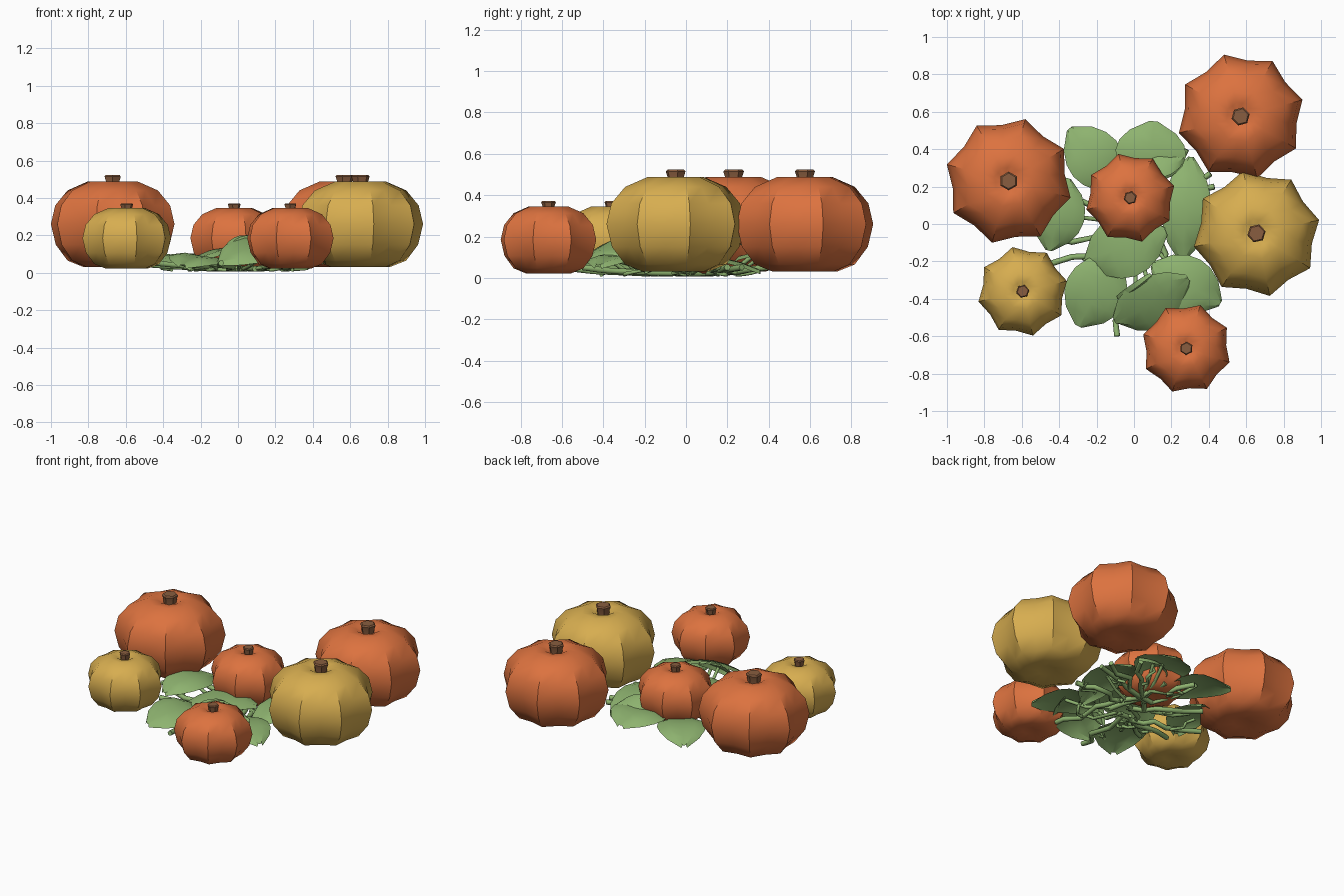
import bpy, bmesh, math, random
from mathutils import Matrix, Vector, Euler

if "Cube" in bpy.data.objects:
    bpy.data.objects.remove(bpy.data.objects["Cube"], do_unlink=True)
random.seed(4)


def material(name, rgb):
    m = bpy.data.materials.new(name)
    m.use_nodes = True
    m.diffuse_color = (*rgb, 1)
    m.node_tree.nodes["Principled BSDF"].inputs["Base Color"].default_value = (*rgb, 1)
    return m


ORANGE = material("pumpkin orange", (0.72, 0.17, 0.05))
GOLD = material("pumpkin gold", (0.68, 0.42, 0.08))
BROWN = material("stem brown", (0.25, 0.11, 0.05))
GREEN = material("leaf green", (0.27, 0.45, 0.16))


def finish(bm, name, mat, angle=40):
    mesh = bpy.data.meshes.new(name)
    bm.to_mesh(mesh)
    bm.free()
    mesh.materials.append(mat)
    ob = bpy.data.objects.new(name, mesh)
    bpy.context.collection.objects.link(ob)
    bpy.ops.object.select_all(action="DESELECT")
    ob.select_set(True)
    bpy.context.view_layer.objects.active = ob
    bpy.ops.object.shade_smooth_by_angle(angle=math.radians(angle))
    return ob


def lathe(rings, sides, lobe, phase):
    """Closed turned shape; every second column is pulled in to make ribs."""
    bm = bmesh.new()
    loops = []
    for r, z in rings:
        loop = []
        for i in range(sides):
            a = phase + math.tau * i / sides
            k = r * (lobe if i % 2 else 1)
            loop.append(bm.verts.new((k * math.cos(a), k * math.sin(a), z)))
        loops.append(loop)
    for low, high in zip(loops, loops[1:]):
        for i in range(sides):
            j = (i + 1) % sides
            bm.faces.new((low[i], low[j], high[j], high[i]))
    bm.faces.new(loops[0][::-1])
    bm.faces.new(loops[-1])
    return bm


# Ribbed pumpkin with a dimple and a six-sided stem
BODY = [(0.06, 0.05), (0.16, 0.03), (0.25, 0.065), (0.315, 0.15), (0.342, 0.26),
        (0.318, 0.36), (0.25, 0.44), (0.14, 0.487), (0.08, 0.485), (0.03, 0.46)]
STEM = [(0.038, 0.44), (0.042, 0.49), (0.05, 0.515), (0.042, 0.523)]


def pumpkin(name, x, y, size, phase, mat):
    place = Matrix.Translation((x, y, 0)) @ Matrix.Scale(size, 4)
    for part, rings, sides, lobe, m in (("", BODY, 16, 0.88, mat),
                                        ("_stem", STEM, 6, 1, BROWN)):
        bm = lathe(rings, sides, lobe, math.radians(phase))
        bm.transform(place)
        finish(bm, name + part, m)


pumpkin("large_pumpkin_left_back", 0.57, 0.575, 1, 15, ORANGE)
pumpkin("large_pumpkin_right", -0.67, 0.23, 1, 30, ORANGE)
pumpkin("large_pumpkin_left", 0.655, -0.05, 1, 12, GOLD)
pumpkin("small_pumpkin_middle", -0.02, 0.14, 0.71, 15, ORANGE)
pumpkin("small_pumpkin_right", -0.595, -0.36, 0.71, 13, GOLD)
pumpkin("small_pumpkin_front", 0.28, -0.665, 0.71, 27, ORANGE)


# Broad leaf, folded along the midrib and arched along its length
def leaf(name, centre, heading, length, width, pitch=0, roll=0):
    bm = bmesh.new()
    rows = []
    for i in range(7):
        t = i / 6
        half = width / 2 * max(0.12, math.sin(math.pi * t) ** 0.6)
        row = []
        for s in (-1, -0.55, 0, 0.55, 1):
            z = 0.035 * abs(s) - 0.05 * s * s - 0.2 * length * (2 * t - 1) ** 2 * 0.6
            row.append(bm.verts.new((length * (t - 0.5), s * half, z)))
        rows.append(row)
    for a, b in zip(rows, rows[1:]):
        for k in range(4):
            bm.faces.new((a[k], b[k], b[k + 1], a[k + 1]))
    turn = Euler((math.radians(roll), -math.radians(pitch), math.radians(heading)))
    bm.transform(Matrix.Translation(centre) @ turn.to_matrix().to_4x4())
    finish(bm, name, GREEN)


LEAVES = [
    ((-0.21, 0.35, 0.10), 130, 0.42, 0.30, 0, 0),
    ((0.09, 0.38, 0.12), 85, 0.34, 0.38, 0, 0),
    ((0.13, 0.34, 0.13), 15, 0.28, 0.20, 0, -30),
    ((-0.40, 0.05, 0.10), 75, 0.40, 0.28, 0, 5),
    ((0.28, 0.08, 0.10), 85, 0.56, 0.26, 0, 0),
    ((-0.05, -0.12, 0.13), 20, 0.46, 0.34, 6, 0),
    ((-0.20, -0.36, 0.09), 65, 0.42, 0.34, 0, 8),
    ((0.28, -0.32, 0.11), 150, 0.42, 0.30, 0, 0),
    ((0.10, -0.43, 0.14), 30, 0.46, 0.32, 8, 24),
    ((0.01, -0.36, 0.16), 35, 0.24, 0.10, 25, 50),
]
for n, args in enumerate(LEAVES):
    leaf(f"leaf_{n + 1}", *args)


# Six-sided trailing stems
def vine(name, points, radius):
    curve = bpy.data.curves.new(name, "CURVE")
    curve.dimensions = "3D"
    curve.bevel_depth = radius
    curve.bevel_resolution = 1
    curve.use_fill_caps = True
    spline = curve.splines.new("POLY")
    spline.points.add(len(points) - 1)
    for p, co in zip(spline.points, points):
        p.co = (*co, 1)
    curve.materials.append(GREEN)
    ob = bpy.data.objects.new(name, curve)
    bpy.context.collection.objects.link(ob)


def wander(name, start, end, radius, lift):
    start, end = Vector(start), Vector(end)
    pts = []
    for i in range(6):
        t = i / 5
        wob = 0.045 * math.sin(math.pi * t)
        p = start.lerp(end, t)
        x = p.x + random.uniform(-wob, wob)
        y = p.y + random.uniform(-wob, wob)
        pts.append((x, y, radius + 0.005 + lift * t * t))
    vine(name, pts, radius)


# Main runners toward each fruit, with thinner side shoots
ENDS = [(-0.55, -0.02), (-0.44, -0.21), (-0.09, -0.6), (0.41, 0.27), (0.43, 0.2),
        (0.42, -0.05), (0.2, -0.5), (-0.4, 0.18), (0.0, 0.3), (-0.3, -0.3),
        (0.28, 0.4), (-0.15, 0.4)]
for n, (x, y) in enumerate(ENDS):
    hub = (random.uniform(-0.12, 0.12), random.uniform(-0.18, 0.1))
    wander(f"vine_{n + 1}", (*hub, 0), (x, y, 0), 0.016, 0.03)
    mid = (hub[0] * 0.4 + x * 0.6, hub[1] * 0.4 + y * 0.6, 0)
    side = (mid[0] + random.uniform(-0.15, 0.15), mid[1] + random.uniform(-0.15, 0.15), 0)
    wander(f"side_shoot_{n + 1}", mid, side, 0.01, 0.05)

# Leaf stalks rising from the tangle to each leaf
for n, (centre, *_) in enumerate(LEAVES):
    c = Vector(centre)
    vine(f"leaf_stalk_{n + 1}",
         [(c.x * 0.3, c.y * 0.3, 0.02), (c.x * 0.7, c.y * 0.7, 0.04), c - Vector((0, 0, 0.01))], 0.011)
